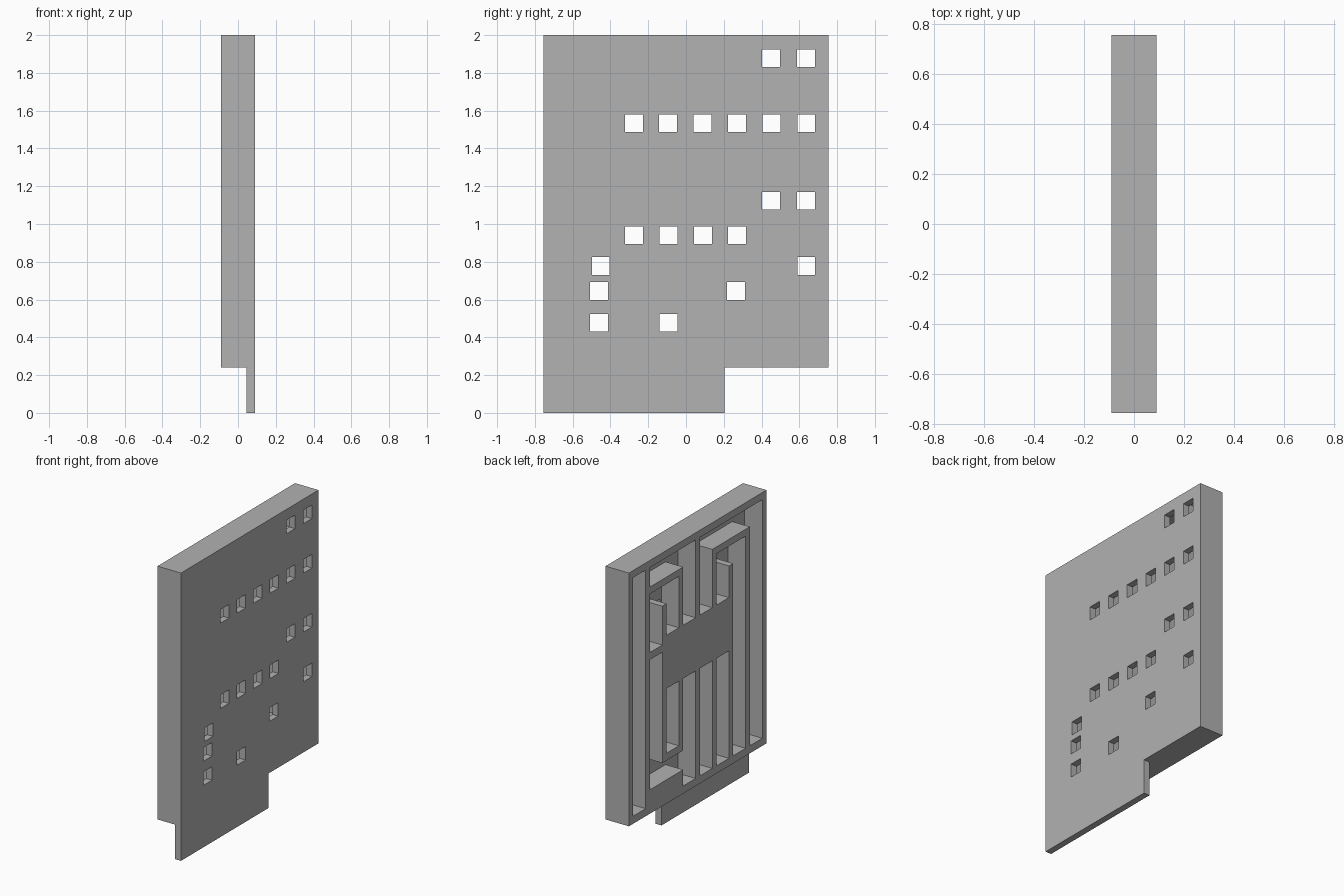
import bpy
import bmesh
from mathutils import Matrix, Vector

cube = bpy.data.objects.get("Cube")
if cube:
    bpy.data.objects.remove(cube, do_unlink=True)

grey = bpy.data.materials.new("plain_grey")
grey.use_nodes = True
grey.diffuse_color = (0.445, 0.445, 0.445, 1)
grey.node_tree.nodes["Principled BSDF"].inputs["Base Color"].default_value = grey.diffuse_color

HALF_X, HALF_Y, TOP, STEP = 0.09, 0.755, 2.0, 0.24
FLOOR = 0.045                     # inner face of the backing plate
WALL, WIDTH = 0.046, 0.137        # rib thickness and channel width
HIGH, LOW = TOP - 0.05, STEP + 0.053


def add_box(bm, x, y, z):
    """Add a box from (min, max) pairs."""
    size = Vector((x[1] - x[0], y[1] - y[0], z[1] - z[0]))
    centre = Vector((x[0] + x[1], y[0] + y[1], z[0] + z[1])) / 2
    bmesh.ops.create_cube(bm, size=1, matrix=Matrix.Translation(centre) @ Matrix.Diagonal(size).to_4x4())


def make_object(name, bm):
    mesh = bpy.data.meshes.new(name)
    bm.to_mesh(mesh)
    bm.free()
    mesh.materials.append(grey)
    ob = bpy.data.objects.new(name, mesh)
    bpy.context.collection.objects.link(ob)
    return ob


def cut(target, bm):
    """Subtract every box in bm from the target and bake the result."""
    cutter = make_object("cutter", bm)
    cutter.hide_render = True
    mod = target.modifiers.new("cut", 'BOOLEAN')
    mod.operation, mod.solver, mod.object = 'DIFFERENCE', 'EXACT', cutter
    mod.use_self = True
    bpy.context.view_layer.update()
    baked = bpy.data.meshes.new_from_object(target.evaluated_get(bpy.context.evaluated_depsgraph_get()))
    target.modifiers.clear()
    target.data = baked
    bpy.data.objects.remove(cutter, do_unlink=True)


def column(i):
    """Y range of channel column i, counted from the +y edge."""
    y = HALF_Y - WALL - i * (WIDTH + WALL)
    return y - WIDTH, y


# Solid block
bm = bmesh.new()
add_box(bm, (-HALF_X, HALF_X), (-HALF_Y, HALF_Y), (0, TOP))
panel = make_object("channel_panel", bm)

# Step under the block and notch beside the thin tab
bm = bmesh.new()
add_box(bm, (-1, FLOOR), (-1, 1), (-1, STEP))
add_box(bm, (-1, 1), (0.205, 1), (-1, STEP))
cut(panel, bm)

# Channels: (first column, last column, bottom, top)
END, START = 1.41, 1.04           # edges of the plain middle area
BEND = 1.767
channels = [
    (0, 0, LOW, HIGH), (7, 7, LOW, HIGH),
    (1, 1, 1.36, BEND), (1, 1, 0.406, 1.31),
    (2, 2, END, BEND), (2, 2, 0.59, START),
    (3, 3, END, HIGH), (3, 3, LOW, START),
    (4, 4, END, HIGH), (4, 4, LOW, START),
    (5, 5, END, BEND), (5, 5, LOW, START),
    (6, 6, LOW, BEND),
    (1, 3, 1.815, HIGH), (4, 7, 1.815, HIGH),
    (1, 2, 1.63, BEND), (5, 6, 1.63, BEND),
    (1, 3, 0.406, 0.54),
]
bm = bmesh.new()
for first, last, bottom, top in channels:
    add_box(bm, (-1, FLOOR), (column(last)[0], column(first)[1]), (bottom, top))
cut(panel, bm)

# Square through holes, by row height
HOLE = 0.047
rows = {
    1.877: (0.45, 0.635),
    1.533: (-0.275, -0.095, 0.088, 0.27, 0.452, 0.636),
    1.123: (0.45, 0.635),
    0.94: (-0.275, -0.093, 0.09, 0.27),
    0.778: (-0.451, 0.636),
    0.645: (-0.46, 0.265),
    0.477: (-0.46, -0.093),
}
bm = bmesh.new()
for z, ys in rows.items():
    for y in ys:
        add_box(bm, (0, 1), (y - HOLE, y + HOLE), (z - HOLE, z + HOLE))
cut(panel, bm)
